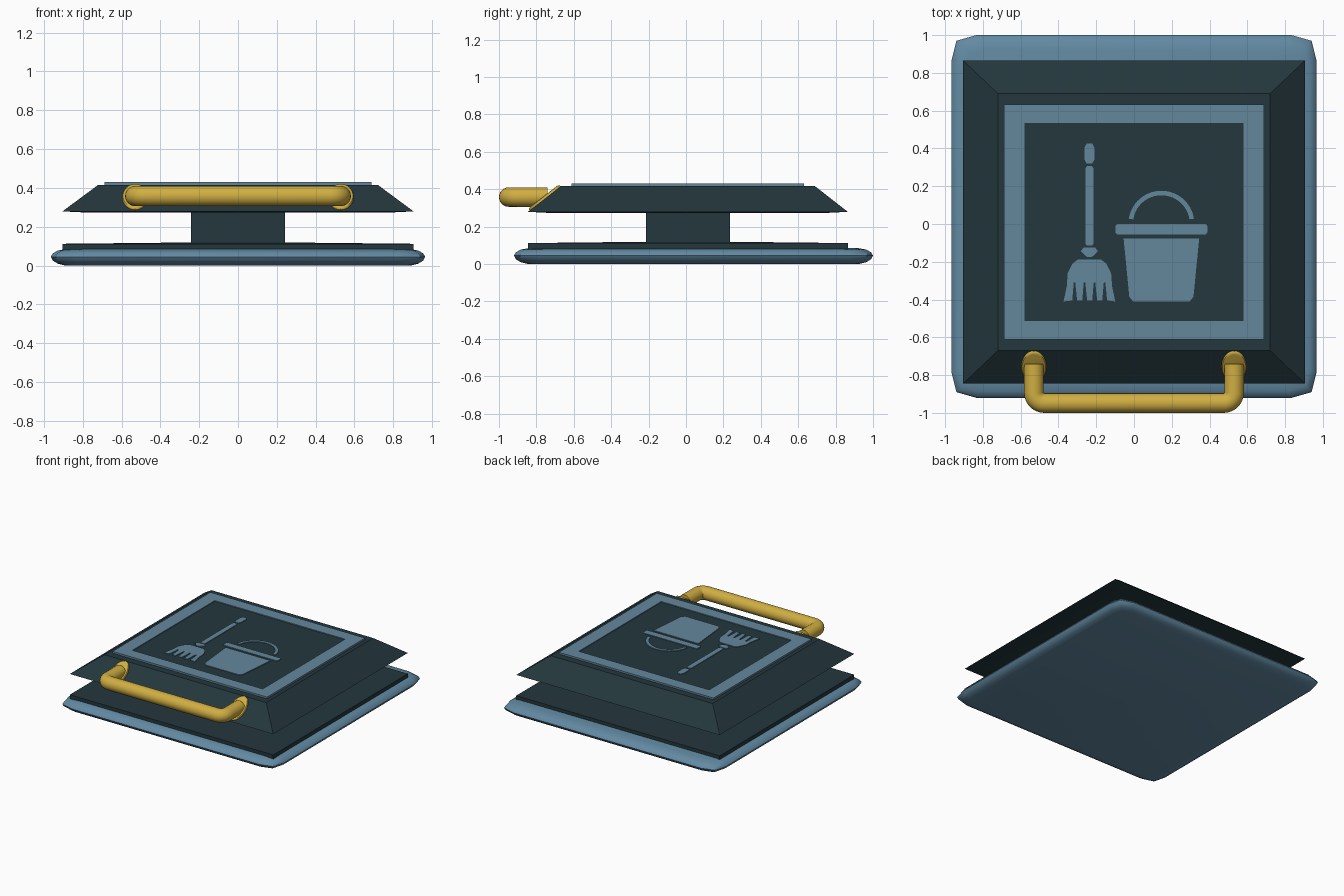
import bpy, bmesh, math
from mathutils import Matrix, Vector

if "Cube" in bpy.data.objects:
    bpy.data.objects.remove(bpy.data.objects["Cube"])


def material(name, rgb):
    lin = [((c / 255 + 0.055) / 1.055) ** 2.4 for c in rgb]
    m = bpy.data.materials.new(name)
    m.diffuse_color = (*lin, 1)
    m.use_nodes = True
    m.node_tree.nodes["Principled BSDF"].inputs["Base Color"].default_value = m.diffuse_color
    return m


BLUE = material("slate blue", (98, 138, 163))
PALE = material("sign blue", (100, 135, 156))
DARK = material("dark teal", (36, 55, 61))
GOLD = material("brass yellow", (208, 174, 66))


def finish(name, bm, mat, smooth=None):
    bmesh.ops.recalc_face_normals(bm, faces=bm.faces)
    me = bpy.data.meshes.new(name)
    bm.to_mesh(me)
    bm.free()
    me.materials.append(mat)
    ob = bpy.data.objects.new(name, me)
    bpy.context.collection.objects.link(ob)
    if smooth:
        bpy.ops.object.select_all(action='DESELECT')
        bpy.context.view_layer.objects.active = ob
        ob.select_set(True)
        bpy.ops.object.shade_smooth_by_angle(angle=math.radians(smooth))
    return ob


def loft(name, rings, mat, smooth=None):
    """Skin a stack of closed rings and cap both ends."""
    bm = bmesh.new()
    loops = [[bm.verts.new(p) for p in r] for r in rings]
    n = len(loops[0])
    for a, b in zip(loops, loops[1:]):
        for i in range(n):
            j = (i + 1) % n
            bm.faces.new((a[i], a[j], b[j], b[i]))
    bm.faces.new(loops[0])
    bm.faces.new(loops[-1])
    return finish(name, bm, mat, smooth)


def rect(hx, hy, z, cy=0.01):
    return [(-hx, cy - hy, z), (hx, cy - hy, z), (hx, cy + hy, z), (-hx, cy + hy, z)]


def plate(name, pts, z0, z1, mat):
    return loft(name, [[(x, y, z) for x, y in pts] for z in (z0, z1)], mat)


def clipped(inset, z):
    """Rectangle with softly clipped corners."""
    hx, hy = 0.965 - inset, 0.96 - inset
    k = 1 - inset * 4
    q = [(hx, hy - 0.13 * k), (hx - 0.025 * k, hy - 0.03 * k), (hx - 0.13 * k, hy)]
    out = []
    for sx, sy in ((1, 1), (-1, 1), (-1, -1), (1, -1)):
        out += [(sx * x, 0.04 + sy * y, z) for x, y in (q if sx * sy > 0 else q[::-1])]
    return out


# base pad and its dark plinth
loft("base_pad", [clipped(i, z) for i, z in (
    (0.075, 0), (0.035, 0.01), (0.01, 0.026), (0, 0.045),
    (0.01, 0.062), (0.035, 0.077), (0.08, 0.085))], BLUE, 45)
loft("plinth", [rect(0.905, 0.855, 0.075), rect(0.905, 0.855, 0.112),
                rect(0.24, 0.225, 0.119)], DARK)

# neck and sloped head
loft("neck", [rect(0.242, 0.225, 0.11), rect(0.242, 0.225, 0.29)], DARK)
loft("sloped_head", [rect(0.80, 0.755, 0.274), rect(0.905, 0.855, 0.279),
                     rect(0.72, 0.68, 0.416)], DARK)

# sign frame: a rectangular ring
bm = bmesh.new()
R = [[bm.verts.new(p) for p in rect(hx, hy, z)] for hx, hy, z in
     ((0.688, 0.622, 0.412), (0.688, 0.622, 0.43), (0.58, 0.524, 0.43), (0.58, 0.524, 0.412))]
for k in range(4):
    a, b = R[k], R[(k + 1) % 4]
    for i in range(4):
        j = (i + 1) % 4
        bm.faces.new((a[i], a[j], b[j], b[i]))
finish("sign_frame", bm, PALE)
plate("sign_panel", [p[:2] for p in rect(0.58, 0.524, 0)], 0.414, 0.423, DARK)

# pictogram plates
Z0, Z1 = 0.4225, 0.428


def icon(name, pts):
    plate(name, pts, Z0, Z1, PALE)


def mirrored(cx, half):
    """Outline from a right-hand half listed top to bottom."""
    return [(cx + x, y) for x, y in half] + [(cx - x, y) for x, y in half[::-1]]


MX, BX = -0.236, 0.145
icon("mop_grip", mirrored(MX, [(0.015, 0.425), (0.026, 0.405), (0.026, 0.34), (0.015, 0.32)]))
icon("mop_stick", mirrored(MX, [(0.013, 0.307), (0.021, 0.295), (0.021, -0.105), (0.013, -0.115)]))
icon("mop_collar", mirrored(MX, [(0.03, -0.124), (0.045, -0.143), (0.03, -0.16), (0.012, -0.175)]))
head = [(0.06, -0.187), (0.09, -0.21), (0.115, -0.26), (0.12, -0.33), (0.137, -0.41)]
strands = []
for i in range(4):  # notches between the strands
    x = 0.08 - i * 0.053
    strands += [(x + 0.014, -0.405), (x + 0.004, -0.31), (x - 0.004, -0.31), (x - 0.012, -0.405)]
icon("mop_head", [(MX + x, y) for x, y in head + strands] + [(MX - x, y) for x, y in head[::-1]])

icon("bucket_rim", mirrored(BX, [(0.235, 0.0), (0.243, -0.01), (0.243, -0.045), (0.235, -0.055)]))
icon("bucket_body", mirrored(BX, [(0.2, -0.078), (0.17, -0.385), (0.15, -0.41)]))
arc = [math.radians(8 + 164 * i / 24) for i in range(25)]
icon("bucket_bail", [(BX + 0.174 * math.cos(t), 0.004 + 0.172 * math.sin(t)) for t in arc] +
     [(BX + 0.15 * math.cos(t), 0.004 + 0.148 * math.sin(t)) for t in arc[::-1]])

# handle: round bar swept along a U-shaped path
half = [(0.53, -0.74)] + [
    (0.475 + 0.055 * math.cos(t), -0.893 - 0.055 * math.sin(t))
    for t in (math.pi / 2 * i / 8 for i in range(9))]
path = [Vector((x, y, 0.358)) for x, y in half] + [Vector((-x, y, 0.358)) for x, y in half[::-1]]
rings = []
for i, p in enumerate(path):
    t = (path[min(i + 1, len(path) - 1)] - path[max(i - 1, 0)]).normalized()
    if i in (0, len(path) - 1):
        t = Vector((0, -1 if i == 0 else 1, 0))
    side = t.cross(Vector((0, 0, 1)))
    rings.append([p + 0.052 * (side * math.cos(a) + Vector((0, 0, math.sin(a))))
                  for a in (math.tau * k / 24 for k in range(24))])
loft("handle_bar", rings, GOLD, 40)

# oval handle flanges lying on the front slope
tilt = math.atan2(0.137, 0.175)
for s, label in ((-1, "left"), (1, "right")):
    M = Matrix.Translation((s * 0.53, -0.754, 0.352)) @ Matrix.Rotation(tilt, 4, 'X')
    loft("handle_flange_" + label, [
        [M @ Vector((0.066 * k * math.cos(a), 0.104 * k * math.sin(a), z))
         for a in (math.tau * i / 32 for i in range(32))]
        for k, z in ((1, -0.012), (1, 0.004), (0.95, 0.01), (0.86, 0.012))], GOLD, 40)
